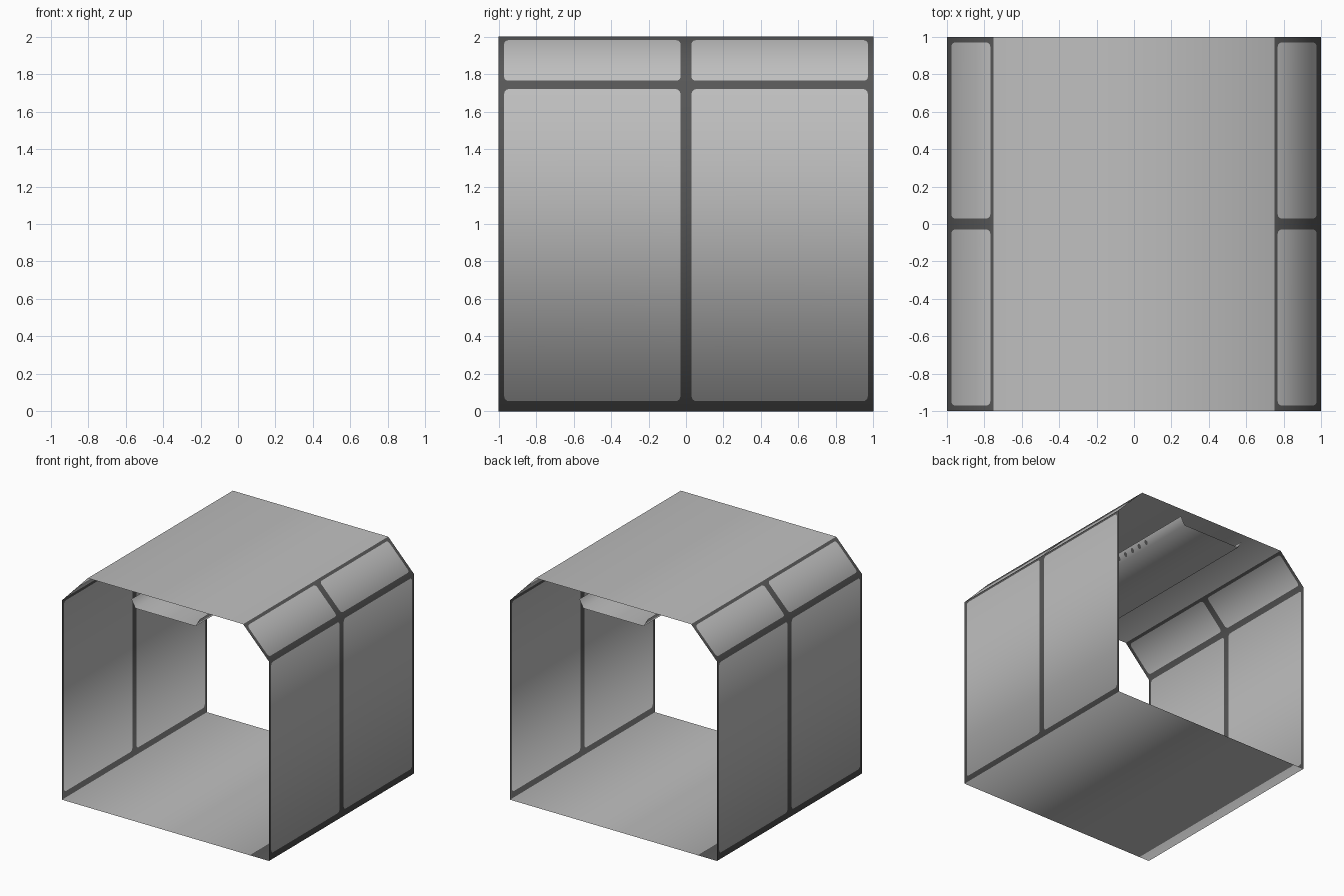
import bpy, bmesh, math
from mathutils import Vector

if "Cube" in bpy.data.objects:
    bpy.data.objects.remove(bpy.data.objects["Cube"])


def material(name, v):
    m = bpy.data.materials.new(name)
    m.diffuse_color = (v, v, v, 1)
    m.use_nodes = True
    m.node_tree.nodes["Principled BSDF"].inputs["Base Color"].default_value = m.diffuse_color
    return m


LIGHT = material("light_grey_panel", 0.52)
DARK = material("dark_grey_frame", 0.095)


def make_object(name, bm, mats):
    me = bpy.data.meshes.new(name)
    bm.to_mesh(me)
    bm.free()
    for m in mats:
        me.materials.append(m)
    ob = bpy.data.objects.new(name, me)
    bpy.context.collection.objects.link(ob)
    for p in me.polygons:
        p.use_smooth = True
    return ob


# Corridor cross-section (x, z), counter-clockwise
PROFILE = [Vector(p) for p in
           ((-1, 0), (1, 0), (1, 1.74), (0.75, 2), (-0.75, 2), (-1, 1.74))]
N = len(PROFILE)


def edge_normal(i):
    d = (PROFILE[(i + 1) % N] - PROFILE[i % N]).normalized()
    return Vector((-d.y, d.x))


CORNER_N = [(edge_normal(i) + edge_normal(i - 1 + N)).normalized() for i in range(N)]


def normal_at(co):
    """Smooth inward normal, blended along the cross-section edge."""
    p = Vector((co.x, co.z))
    for i in range(N):
        a, b = PROFILE[i], PROFILE[(i + 1) % N]
        t = (p - a).dot(b - a) / (b - a).length_squared
        if -0.001 < t < 1.001 and (a.lerp(b, t) - p).length < 1e-4:
            n = CORNER_N[i].lerp(CORNER_N[(i + 1) % N], t).normalized()
            return Vector((n.x, 0, n.y))
    return Vector((0, 0, 1))


def framed_cell(bm, a, b, y0, y1, v0, v1, m=0.03, r=0.025, seg=4):
    """One rounded light panel with the dark frame around it.
    a, b: section points; v0, v1: frame widths at a and b."""
    d = (b - a).normalized()
    length = (b - a).length

    def vert(y, v):
        p = a + d * v
        return bm.verts.new((p.x, y, p.y))

    outer = [vert(y0, 0), vert(y1, 0), vert(y1, length), vert(y0, length)]
    lo_y, hi_y, lo_v, hi_v = y0 + m, y1 - m, v0, length - v1
    centres = [(lo_y + r, lo_v + r), (hi_y - r, lo_v + r),
               (hi_y - r, hi_v - r), (lo_y + r, hi_v - r)]
    corners = []
    for k, (cy, cv) in enumerate(centres):
        angles = [math.pi + k * math.pi / 2 + j * math.pi / 2 / seg for j in range(seg + 1)]
        corners.append([vert(cy + r * math.cos(t), cv + r * math.sin(t)) for t in angles])
    bm.faces.new([v for c in corners for v in c]).material_index = 0
    for k in range(4):
        c, nxt = corners[k], corners[(k + 1) % 4]
        for j in range(seg):
            bm.faces.new((outer[k], c[j + 1], c[j])).material_index = 1
        bm.faces.new((outer[k], outer[(k + 1) % 4], nxt[0], c[-1])).material_index = 1


# Shell: plain floor and ceiling, framed side walls and slopes
bm = bmesh.new()
for i in range(N):
    a, b = PROFILE[i], PROFILE[(i + 1) % N]
    if i in (0, 3):
        bm.faces.new([bm.verts.new((p.x, y, p.y)) for p, y in
                      ((a, -1), (b, -1), (b, 0), (b, 1), (a, 1), (a, 0))])
        continue
    # frame widths at the start and end of each strip
    v0, v1 = {1: (0.055, 0.02), 2: (0.034, 0.026),
              4: (0.026, 0.034), 5: (0.02, 0.055)}[i]
    for y0, y1 in ((-1, 0), (0, 1)):
        framed_cell(bm, a, b, y0, y1, v0, v1)
bmesh.ops.remove_doubles(bm, verts=bm.verts, dist=1e-5)
bm.normal_update()
for f in bm.faces:
    if f.normal.dot(normal_at(f.calc_center_median())) < 0:
        f.normal_flip()
shell = make_object("corridor_shell", bm, [LIGHT, DARK])
shell.data.normals_split_custom_set_from_vertices(
    [tuple(normal_at(v.co)) for v in shell.data.vertices])

# Open trough hanging just under the ceiling
SECTION = [(-0.33, 1.93), (-0.29, 1.86), (0.29, 1.86), (0.33, 1.93)]
bm = bmesh.new()
rows = [[bm.verts.new((x, y, z)) for x, z in SECTION] for y in (-1, 1)]
for k in range(3):
    bm.faces.new((rows[0][k], rows[1][k], rows[1][k + 1], rows[0][k + 1]))
make_object("ceiling_trough", bm, [LIGHT])

# Row of oval vents on both sloped sides of the trough
bm = bmesh.new()
for side in (-1, 1):
    for k in range(13):
        y = (k - 6) * 0.088
        ring = []
        for j in range(10):
            t = j * math.tau / 10
            s = 0.022 * math.cos(t)
            ring.append(bm.verts.new((side * (0.31 + 0.496 * s + 0.0026),
                                      y + 0.017 * math.sin(t),
                                      1.895 + 0.868 * s - 0.0015)))
        f = bm.faces.new(ring)
        f.normal_update()
        if f.normal.x * side < 0:
            f.normal_flip()
make_object("trough_vents", bm, [DARK])
